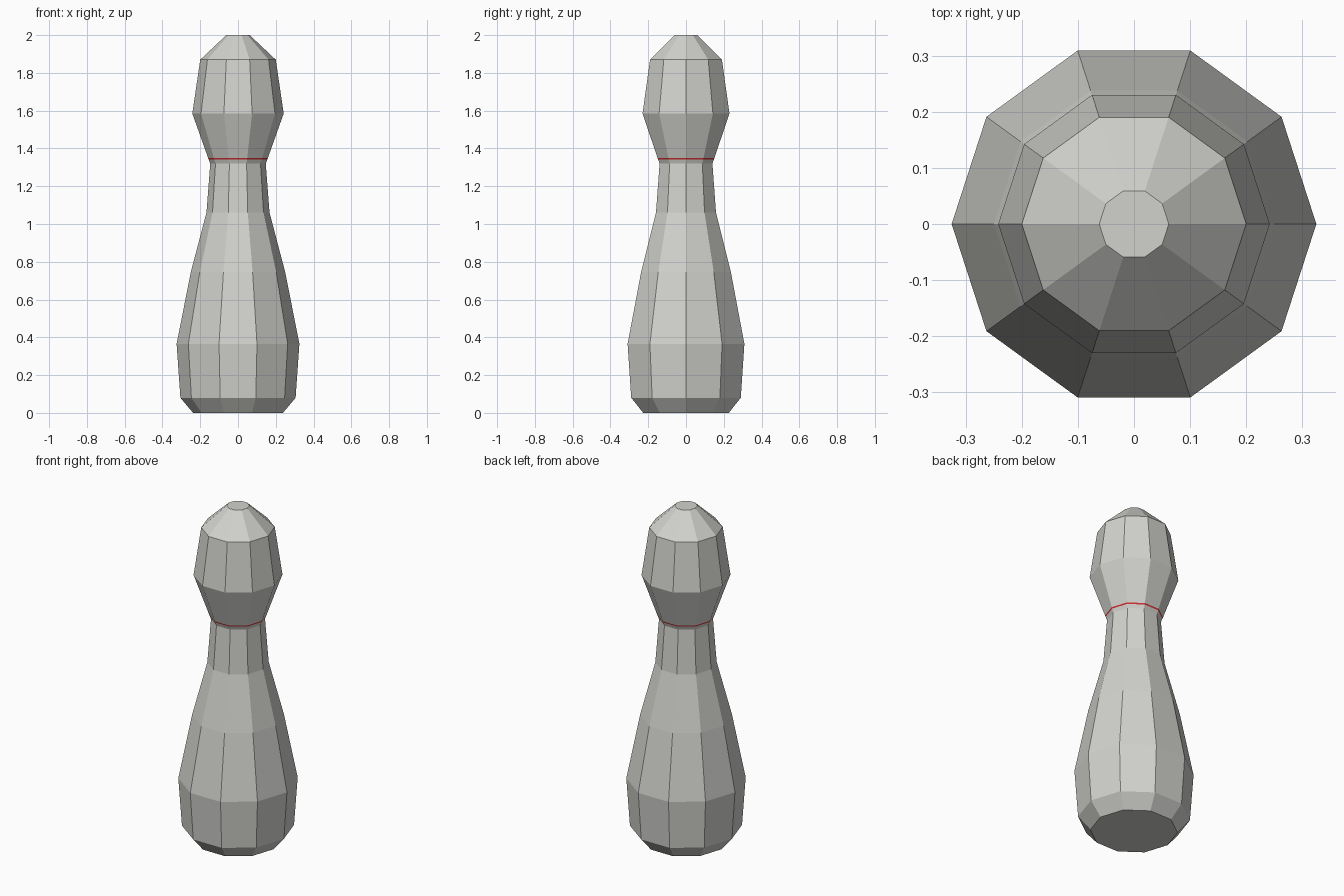
import bpy
import bmesh
import math

cube = bpy.data.objects.get("Cube")
if cube:
    bpy.data.objects.remove(cube, do_unlink=True)


def make_material(name, rgb):
    mat = bpy.data.materials.new(name)
    mat.use_nodes = True
    color = (*rgb, 1.0)
    mat.diffuse_color = color
    mat.node_tree.nodes["Principled BSDF"].inputs["Base Color"].default_value = color
    return mat


ivory = make_material("ivory white", (0.64, 0.64, 0.61))
red = make_material("stripe red", (0.64, 0.03, 0.03))

SIDES = 10
STRIPE_LOW, STRIPE_HIGH = 1.341, 1.349

# Pin silhouette as (radius, height), from the base to the crown
profile = [
    (0.238, 0.0), (0.305, 0.08), (0.325, 0.365), (0.25, 0.745),
    (0.167, 1.06), (0.147, 1.32),
    (0.155, STRIPE_LOW), (0.158, STRIPE_HIGH),
    (0.242, 1.585), (0.2, 1.87), (0.062, 2.0),
]

bm = bmesh.new()

# Stack of ten-sided rings
rings = []
for radius, height in profile:
    ring = []
    for i in range(SIDES):
        a = math.tau * i / SIDES
        ring.append(bm.verts.new((radius * math.cos(a), radius * math.sin(a), height)))
    rings.append(ring)

# Side walls, with the narrow neck stripe in red
for (_, height), low, high in zip(profile, rings, rings[1:]):
    for i in range(SIDES):
        j = (i + 1) % SIDES
        face = bm.faces.new((low[i], low[j], high[j], high[i]))
        face.material_index = 1 if height == STRIPE_LOW else 0

# Flat base and crown
bm.faces.new(rings[0][::-1])
bm.faces.new(rings[-1])

mesh = bpy.data.meshes.new("bowling_pin")
bm.to_mesh(mesh)
bm.free()
mesh.materials.append(ivory)
mesh.materials.append(red)
pin = bpy.data.objects.new("bowling_pin", mesh)
bpy.context.collection.objects.link(pin)
